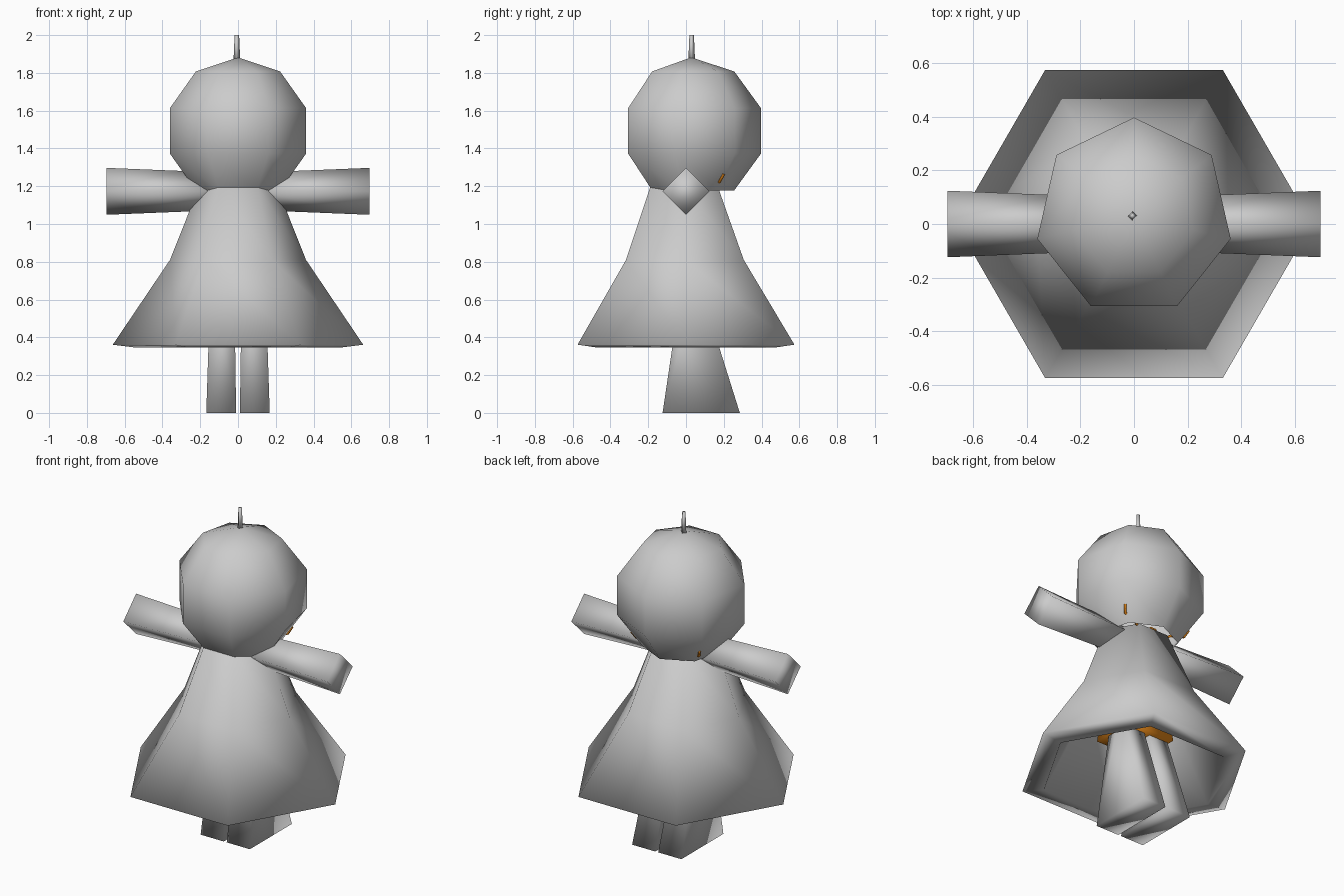
import bpy, bmesh, math
from math import sin, cos, pi

cube = bpy.data.objects.get("Cube")
if cube:
    bpy.data.objects.remove(cube, do_unlink=True)


def material(name, rgb):
    m = bpy.data.materials.new(name)
    m.use_nodes = True
    m.diffuse_color = (*rgb, 1)
    m.node_tree.nodes["Principled BSDF"].inputs["Base Color"].default_value = (*rgb, 1)
    return m


GREY = material("soft grey", (0.6, 0.6, 0.6))
ORANGE = material("orange cloth", (0.8, 0.25, 0.01))


def finish(name, bm, mat):
    mesh = bpy.data.meshes.new(name)
    bm.to_mesh(mesh)
    bm.free()
    mesh.materials.append(mat)
    mesh.shade_smooth()
    obj = bpy.data.objects.new(name, mesh)
    bpy.context.collection.objects.link(obj)
    return obj


def loft(name, rings, mat=GREY):
    """Bridge rings of points that have equal counts and cap both ends."""
    bm = bmesh.new()
    loops = [[bm.verts.new(p) for p in ring] for ring in rings]
    n = len(loops[0])
    for a, b in zip(loops, loops[1:]):
        for i in range(n):
            j = (i + 1) % n
            bm.faces.new((a[i], a[j], b[j], b[i]))
    bm.faces.new(loops[0])
    bm.faces.new(loops[-1])
    bmesh.ops.recalc_face_normals(bm, faces=bm.faces)
    return finish(name, bm, mat)


def ring(r, z, n, x=0, y=0):
    return [(x + r * cos(2 * pi * i / n), y + r * sin(2 * pi * i / n), z) for i in range(n)]


def rectangle(x0, x1, y0, y1, z):
    return [(x0, y0, z), (x1, y0, z), (x1, y1, z), (x0, y1, z)]


# Head: seven-sided ball, one corner to the back, open underneath at the neck
bm = bmesh.new()
bmesh.ops.create_uvsphere(bm, u_segments=7, v_segments=5, radius=0.389)
bmesh.ops.delete(bm, geom=[min(bm.verts, key=lambda v: v.co.z)], context="VERTS")
tip = max(bm.verts, key=lambda v: v.co.xy.length)
turn = pi / 2 - math.atan2(tip.co.y, tip.co.x)
for v in bm.verts:
    x, y, z = v.co
    v.co = (x * cos(turn) - y * sin(turn),
            x * sin(turn) + y * cos(turn) + 0.027, z + 1.493)
finish("head", bm, GREY)

# Stalk on the crown
loft("stalk", [ring(0.018, 1.86, 4, -0.006, 0.03), ring(0.012, 2.0, 4, -0.006, 0.03)])

# Hollow six-sided dress: outer wall, hem, inner wall
profile = [(0.205, 1.2, -0.01), (0.36, 0.81, -0.006), (0.663, 0.361, 0),
           (0.535, 0.345, 0), (0.29, 0.79, 0), (0.16, 1.12, 0)]
loft("dress", [ring(r, z, 6, 0, y) for r, z, y in profile])

# Arms and legs, one per side
for side, label in ((1, "left"), (-1, "right")):
    arm = [[(side * x, r * cos(a * pi / 2), 1.173 + r * sin(a * pi / 2)) for a in range(4)]
           for x, r in ((0.1, 0.1), (0.695, 0.124))]
    loft(label + "_arm", arm)
    loft(label + "_leg", [rectangle(side * 0.01, side * 0.168, -0.124, 0.285, 0),
                          rectangle(side * 0.02, side * 0.145, -0.02, 0.065, 0.7)])

# Torso hidden inside the dress, above the legs
loft("torso", [rectangle(-0.16, 0.16, -0.13, 0.15, 0.55),
               rectangle(-0.12, 0.12, -0.1, 0.1, 1.0)], ORANGE)

# Thin cord along the back of the neck, dipping into the collar, ends showing
path = [(0.23, 0.2, 1.265), (0.213, 0.178, 1.225), (0.13, 0.165, 1.208),
        (0.07, 0.14, 1.17), (0.015, 0.162, 1.205)]
path += [(-x, y, z) for x, y, z in reversed(path)]
curve = bpy.data.curves.new("neck_cord", "CURVE")
curve.dimensions = "3D"
curve.bevel_depth = 0.009
curve.bevel_resolution = 0
curve.use_fill_caps = True
line = curve.splines.new("POLY")
line.points.add(len(path) - 1)
for p, co in zip(line.points, path):
    p.co = (*co, 1)
curve.materials.append(ORANGE)
bpy.context.collection.objects.link(bpy.data.objects.new("neck_cord", curve))
